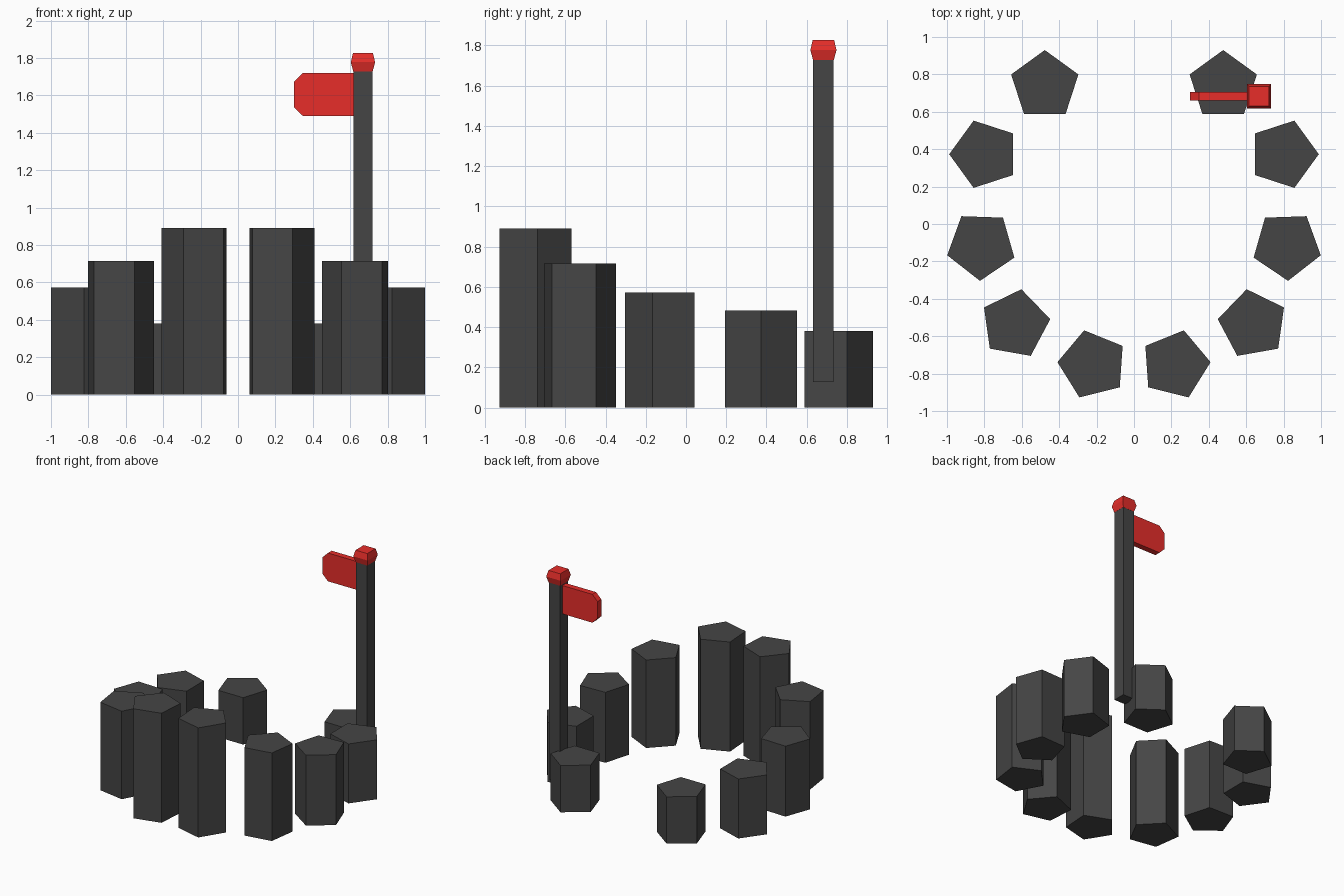
import bpy, bmesh
from math import radians, cos, sin

if "Cube" in bpy.data.objects:
    bpy.data.objects.remove(bpy.data.objects["Cube"])


def colour(name, rgb):
    mat = bpy.data.materials.new(name)
    mat.diffuse_color = (*rgb, 1)
    mat.use_nodes = True
    mat.node_tree.nodes["Principled BSDF"].inputs["Base Color"].default_value = mat.diffuse_color
    return mat


red = colour("red", (0.8, 0.027, 0.023))
dark = colour("dark_grey", (0.06, 0.06, 0.06))


def loft(name, rings, mat):
    """Closed solid through a stack of rings with equal point counts."""
    bm = bmesh.new()
    loops = [[bm.verts.new(p) for p in ring] for ring in rings]
    n = len(loops[0])
    for a, b in zip(loops, loops[1:]):
        for i in range(n):
            j = (i + 1) % n
            bm.faces.new((a[i], a[j], b[j], b[i]))
    bm.faces.new(loops[0][::-1])
    bm.faces.new(loops[-1])
    bmesh.ops.recalc_face_normals(bm, faces=bm.faces)
    mesh = bpy.data.meshes.new(name)
    bm.to_mesh(mesh)
    bm.free()
    mesh.materials.append(mat)
    obj = bpy.data.objects.new(name, mesh)
    bpy.context.collection.objects.link(obj)
    return obj


def square(cx, cy, h, z):
    return [(cx + sx * h, cy + sy * h, z)
            for sx, sy in ((-1, -1), (1, -1), (1, 1), (-1, 1))]


# Ring of pentagonal columns, mirrored left/right: x, y, turn, height
R = 0.189
columns = [
    (0.477, 0.741, 90, 0.381),
    (0.799, 0.373, 0, 0.483),
    (0.817, -0.115, -16, 0.572),
    (0.635, -0.535, 28, 0.715),
    (0.221, -0.752, 4, 0.89),
]
for k, (x, y, turn, height) in enumerate(columns):
    for side, s in (("right", 1), ("left", -1)):
        pts = [(s * (x + R * cos(radians(turn + 72 * i))),
                y + R * sin(radians(turn + 72 * i))) for i in range(5)]
        loft(f"column_{side}_{k + 1}",
             [[(px, py, z) for px, py in pts] for z in (0, height)], dark)

# Flag pole
PX, PY = 0.668, 0.683
loft("flag_pole", [square(PX, PY, 0.051, z) for z in (0.128, 1.73)], dark)

# Bevelled finial on top of the pole
loft("pole_cap", [square(PX, PY, h, z) for h, z in
                  ((0.052, 1.728), (0.065, 1.777), (0.053, 1.826))], red)

# Flag with clipped outer corners
outline = [(0.63, 1.49), (0.63, 1.72), (0.347, 1.72),
           (0.3, 1.674), (0.3, 1.536), (0.347, 1.49)]
loft("flag", [[(x, y, z) for x, z in outline]
              for y in (PY - 0.024, PY + 0.024)], red)
